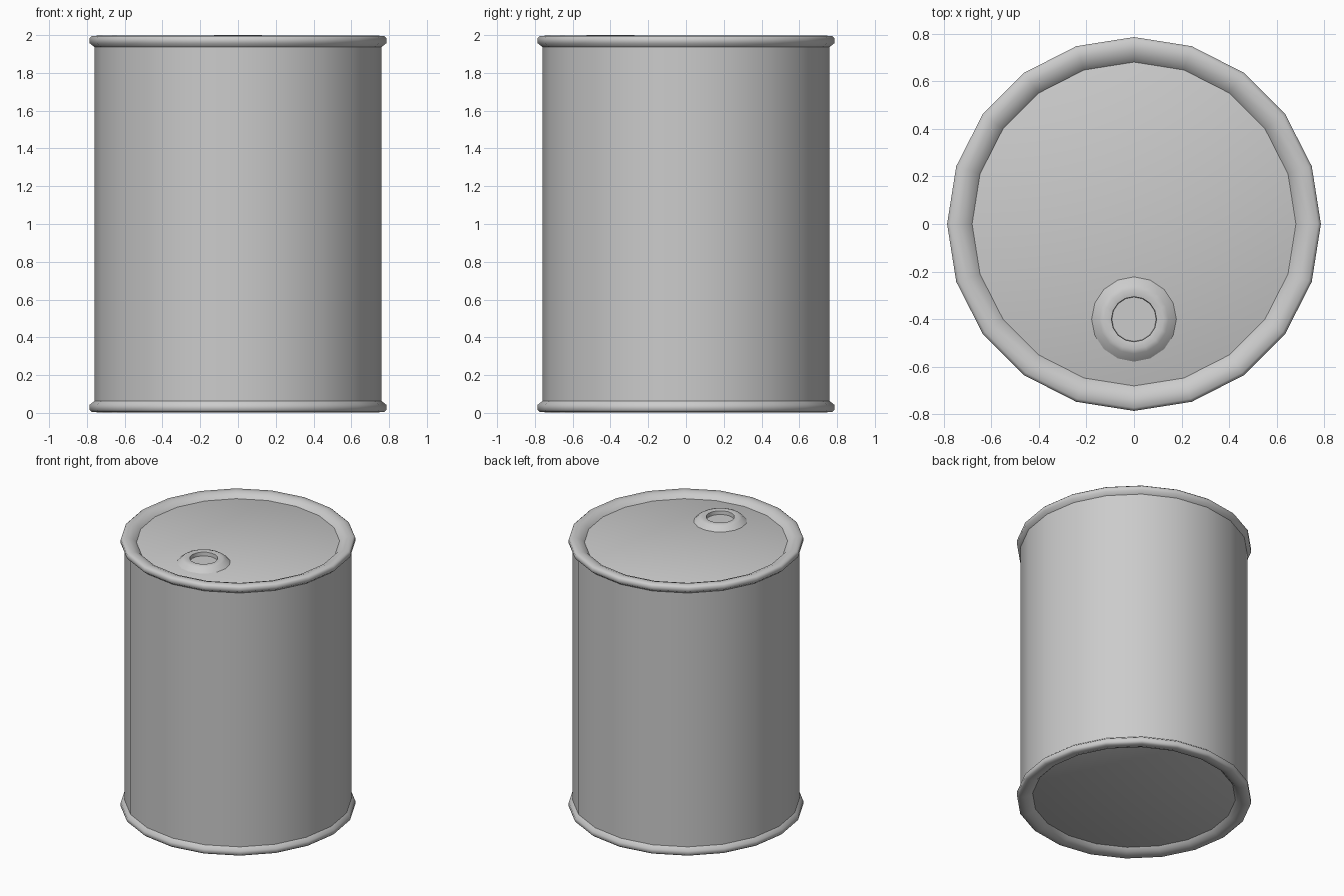
import bpy
import bmesh
import math
from mathutils import Matrix, Vector

if "Cube" in bpy.data.objects:
    bpy.data.objects.remove(bpy.data.objects["Cube"], do_unlink=True)

steel = bpy.data.materials.new("grey steel")
steel.use_nodes = True
GREY = (0.6, 0.6, 0.6, 1)
steel.diffuse_color = GREY
steel.node_tree.nodes["Principled BSDF"].inputs["Base Color"].default_value = GREY

SIDES = 20
LID_Z = 1.963


def lathe(name, profile, sides, centre=(0, 0), smooth_angle=40, cap=False):
    """Spin an (r, z) profile around z; optionally close its last ring."""
    bm = bmesh.new()
    rings = []
    for r, z in profile:
        turns = [2 * math.pi * i / sides for i in range(sides)]
        rings.append([bm.verts.new((r * math.cos(a), r * math.sin(a), z)) for a in turns])
    for low, high in zip(rings, rings[1:]):
        for i in range(sides):
            j = (i + 1) % sides
            bm.faces.new((low[i], low[j], high[j], high[i]))
    if cap:
        bm.faces.new(rings[-1])
    mesh = bpy.data.meshes.new(name)
    bm.to_mesh(mesh)
    bm.free()
    mesh.materials.append(steel)
    obj = bpy.data.objects.new(name, mesh)
    obj.location = (*centre, 0)
    bpy.context.collection.objects.link(obj)
    bpy.ops.object.select_all(action="DESELECT")
    obj.select_set(True)
    bpy.context.view_layer.objects.active = obj
    bpy.ops.object.shade_smooth_by_angle(angle=math.radians(smooth_angle))
    return obj


def mirrored_copy(obj, name):
    """Flip a part from the top end of the drum to the bottom end."""
    copy = obj.copy()
    copy.data = obj.data.copy()
    copy.name = name
    flip = Matrix.Translation((0, 0, 2)) @ Matrix.Diagonal(Vector((1, 1, -1, 1)))
    copy.data.transform(flip)
    copy.data.flip_normals()
    bpy.context.collection.objects.link(copy)


# Drum wall
lathe("drum_wall", [(0.76, 0.05), (0.76, 1.95)], SIDES)

# Rolled rim, sloping down inside to the recessed lid
rim = lathe("top_rim", [(0.755, 1.933), (0.785, 1.957), (0.785, 1.985), (0.772, 1.996),
                        (0.735, 1.997), (0.70, 1.984), (0.68, LID_Z)], SIDES, smooth_angle=60)
mirrored_copy(rim, "bottom_rim")

# Flat end plates
lid = lathe("top_lid", [(0.69, LID_Z - 0.002), (0.685, LID_Z)], SIDES, cap=True)
mirrored_copy(lid, "bottom_plate")

# Filler bung: sloped collar, flat ring, sunken centre
lathe("filler_bung", [(0.178, LID_Z), (0.145, 1.992), (0.125, 2.0), (0.095, 1.994),
                      (0.093, 1.967)], 16, centre=(0, -0.40), smooth_angle=35, cap=True)
